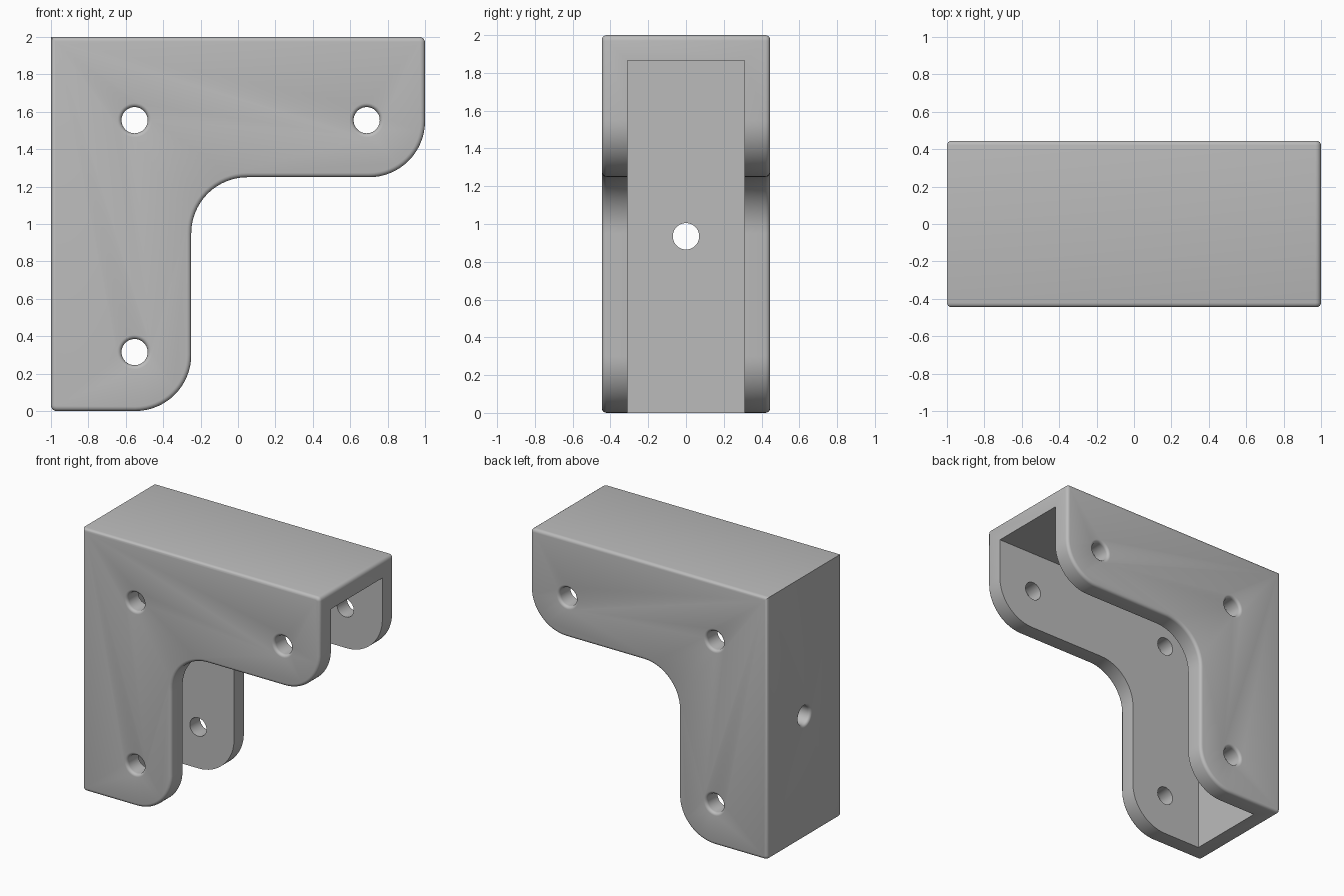
import bpy, bmesh, math
from mathutils import Vector, Matrix

if "Cube" in bpy.data.objects:
    bpy.data.objects.remove(bpy.data.objects["Cube"])

HALF, WALL, EDGE, HOLE = 0.445, 0.135, 0.024, 0.07

grey = bpy.data.materials.new("plain grey")
grey.use_nodes = True
grey.diffuse_color = (0.5, 0.5, 0.5, 1)
grey.node_tree.nodes["Principled BSDF"].inputs["Base Color"].default_value = (0.5, 0.5, 0.5, 1)


def rounded(corners):
    """Replace each (x, z, radius) corner with an arc."""
    out = []
    for i, (x, z, r) in enumerate(corners):
        p = Vector((x, z))
        if not r:
            out.append(p)
            continue
        a = (Vector(corners[i - 1][:2]) - p).normalized()
        b = (Vector(corners[(i + 1) % len(corners)][:2]) - p).normalized()
        steps = 16 if r > 0.1 else 4
        for k in range(steps + 1):
            t = k / steps * math.pi / 2
            out.append(p + a * r * (1 - math.sin(t)) + b * r * (1 - math.cos(t)))
    return out


def make_object(name, bm):
    bmesh.ops.recalc_face_normals(bm, faces=bm.faces)
    mesh = bpy.data.meshes.new(name)
    bm.to_mesh(mesh)
    bm.free()
    mesh.materials.append(grey)
    obj = bpy.data.objects.new(name, mesh)
    bpy.context.collection.objects.link(obj)
    return obj


def extrude_profile(points, half):
    bm = bmesh.new()
    face = bm.faces.new([bm.verts.new((p.x, -half, p.y)) for p in points])
    ext = bmesh.ops.extrude_face_region(bm, geom=[face])["geom"]
    moved = [v for v in ext if isinstance(v, bmesh.types.BMVert)]
    bmesh.ops.translate(bm, verts=moved, vec=(0, 2 * half, 0))
    return bm


def hole_cutter(location, rotation):
    """Drill with a softly flared mouth; local z points out of the wall."""
    lip = 0.022
    profile = [(0, -0.2), (HOLE, -0.2)]
    for k in range(6):
        t = k / 5 * math.pi / 2
        profile.append((HOLE + lip * (1 - math.cos(t)), lip * (math.sin(t) - 1)))
    profile += [(HOLE + lip, 0.05), (0, 0.05)]
    bm = bmesh.new()
    verts = [bm.verts.new((r, 0, z)) for r, z in profile]
    edges = [bm.edges.new(pair) for pair in zip(verts, verts[1:])]
    bmesh.ops.spin(bm, geom=verts + edges, cent=(0, 0, 0), axis=(0, 0, 1),
                   angle=math.tau, steps=40)
    bmesh.ops.remove_doubles(bm, verts=bm.verts, dist=0.0005)
    bm.transform(Matrix.Translation(location) @ rotation)
    return make_object("hole_cutter", bm)


# Bracket body: L outline with softened rims on both side faces
outline = rounded([(-1, 0, 0.03), (-1, 2, 0), (1, 2, 0.03), (1, 1.25, 0.3),
                   (-0.25, 1.25, 0.3), (-0.25, 0, 0.3)])
bm = extrude_profile(outline, HALF)
rims = [e for e in bm.edges if abs(e.verts[0].co.y - e.verts[1].co.y) < 0.001]
bmesh.ops.bevel(bm, geom=rims, offset=EDGE, segments=4, profile=0.5,
                affect='EDGES', clamp_overlap=False)
bracket = make_object("corner_bracket", bm)

# Channel open to the front right and below
lo, hi = -1 + WALL, 2 - WALL
channel = [Vector(p) for p in ((lo, -0.5), (lo, hi), (1.5, hi), (1.5, -0.5))]
cutters = [make_object("channel_cutter", extrude_profile(channel, HALF - WALL))]

# Screw holes through both side walls, and one through the upright back wall
for side in (-1, 1):
    turn = Matrix.Rotation(-side * math.pi / 2, 4, 'X')
    for x, z in ((-0.553, 1.555), (0.688, 1.555), (-0.553, 0.315)):
        cutters.append(hole_cutter((x, side * HALF, z), turn))
cutters.append(hole_cutter((-1, 0, 0.935), Matrix.Rotation(-math.pi / 2, 4, 'Y')))

bpy.context.view_layer.objects.active = bracket
for cutter in cutters:
    cutter.hide_render = True
    mod = bracket.modifiers.new("cut", 'BOOLEAN')
    mod.operation, mod.solver, mod.object = 'DIFFERENCE', 'EXACT', cutter
    bpy.ops.object.modifier_apply(modifier=mod.name)
    bpy.data.objects.remove(cutter)

bpy.ops.object.select_all(action='DESELECT')
bracket.select_set(True)
bpy.ops.object.shade_smooth_by_angle(angle=math.radians(35))
